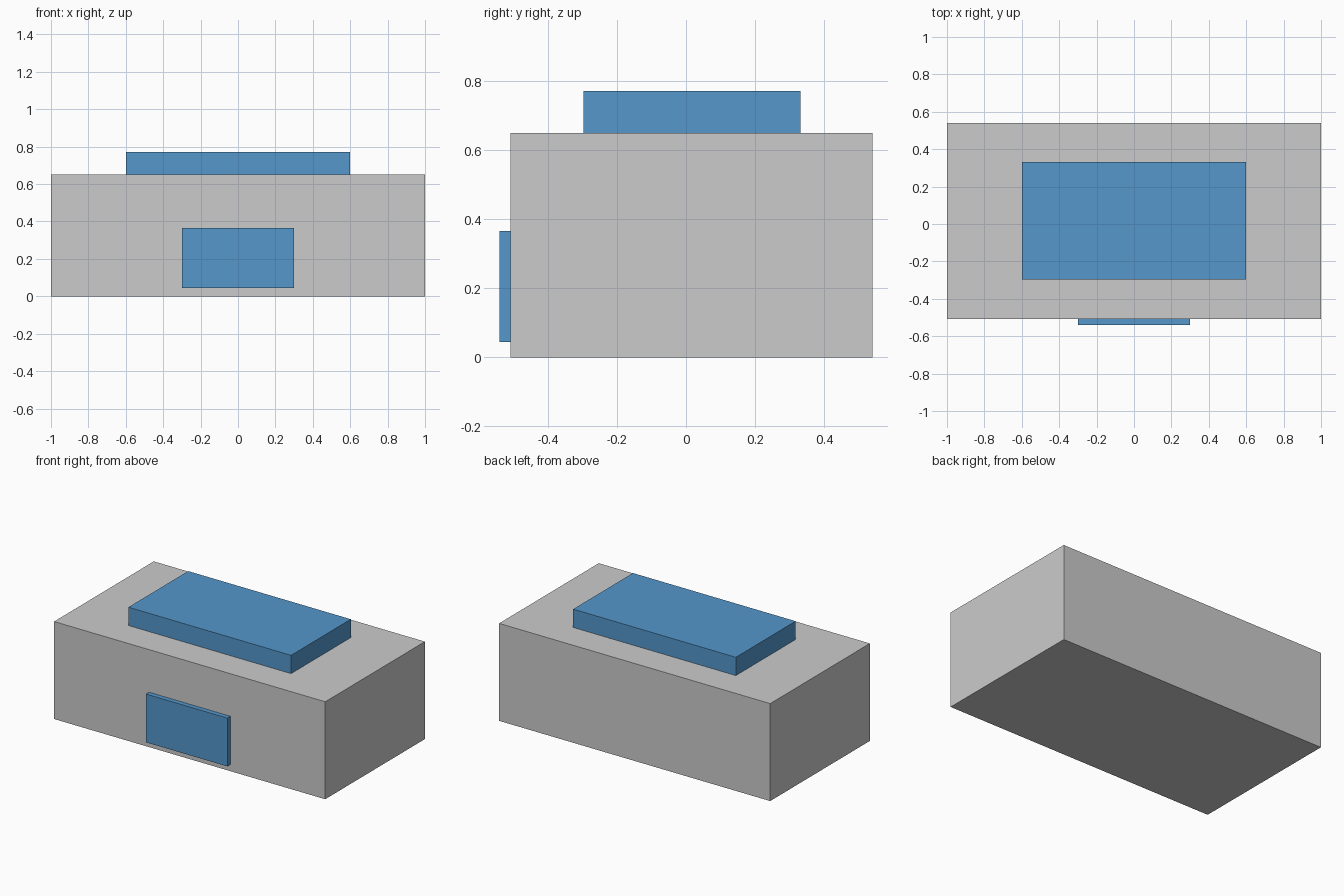
import bpy
from mathutils import Vector

if "Cube" in bpy.data.objects:
    bpy.data.objects.remove(bpy.data.objects["Cube"])

blue = bpy.data.materials.new("blue")
blue.diffuse_color = (0.09, 0.31, 0.6, 1)
blue.use_nodes = True
blue.node_tree.nodes["Principled BSDF"].inputs["Base Color"].default_value = blue.diffuse_color


def box(name, low, high, material=None):
    """Flat-sided box spanning two opposite corners."""
    low, high = Vector(low), Vector(high)
    bpy.ops.mesh.primitive_cube_add(size=1, location=(low + high) / 2)
    obj = bpy.context.object
    obj.name = name
    obj.scale = high - low
    bpy.ops.object.transform_apply(location=False, rotation=False, scale=True)
    if material:
        obj.data.materials.append(material)
    return obj


# Main block
box("body", (-1, -0.509, 0), (1, 0.541, 0.65))

# Raised slab on top
box("top_slab", (-0.6, -0.298, 0.65), (0.6, 0.332, 0.772), blue)

# Thin panel low on the front face
box("front_panel", (-0.3, -0.541, 0.044), (0.3, -0.509, 0.366), blue)
